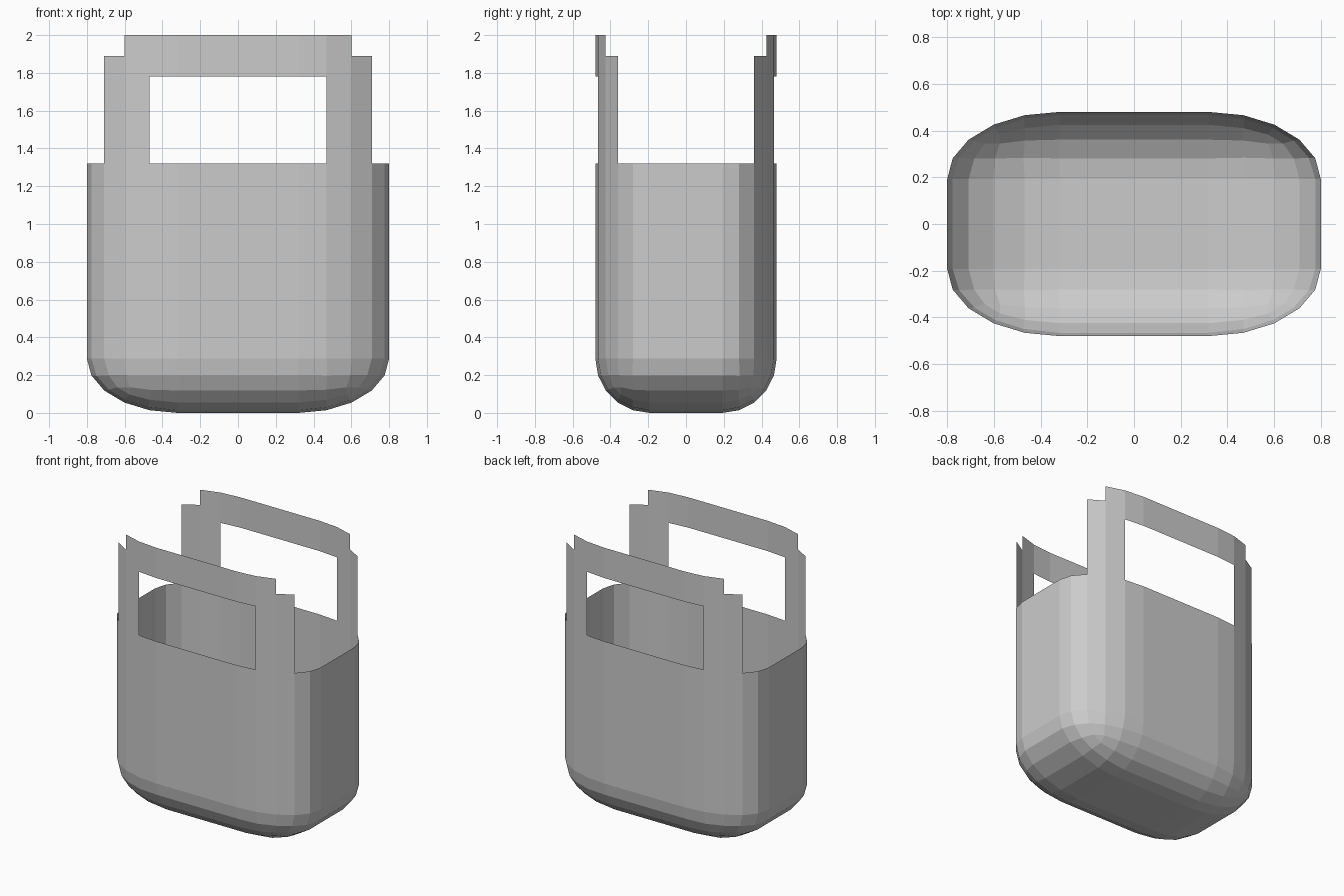
import bpy, bmesh

if "Cube" in bpy.data.objects:
    bpy.data.objects.remove(bpy.data.objects["Cube"])

HX, HY = 0.80, 0.48          # half width and half depth
ROUND = 0.6                  # rounding as a share of the half size
LEVELS = [1.32, 1.78, 1.89, 2.0]

bm = bmesh.new()

# Rounded base: bevelled cube, only the lower cap is kept
bmesh.ops.create_cube(bm, size=2)
bmesh.ops.bevel(bm, geom=bm.edges[:], offset=ROUND, offset_type='OFFSET',
                segments=5, profile=0.5, affect='EDGES')
upper = [f for f in bm.faces if f.calc_center_median().z > ROUND - 1 + 0.001]
bmesh.ops.delete(bm, geom=upper, context='FACES')
for v in bm.verts:
    v.co.x *= HX
    v.co.y *= HY
    v.co.z = (v.co.z + 1) * HY

# Walls: the open rim is extruded up through every level
rim = [e for e in bm.edges if e.is_boundary]
for z in LEVELS:
    geom = bmesh.ops.extrude_edge_only(bm, edges=rim)["geom"]
    for v in geom:
        if isinstance(v, bmesh.types.BMVert):
            v.co.z = z
    rim = [e for e in geom if isinstance(e, bmesh.types.BMEdge)]


# Handles: cut the upper rows down to two stepped loops
def keep(face):
    c = face.calc_center_median()
    x = abs(c.x)
    if c.z < LEVELS[0]:
        return True
    if abs(c.y) < 0.3:
        return False
    if c.z < LEVELS[1]:
        return 0.46 < x < 0.71
    return x < (0.71 if c.z < LEVELS[2] else 0.60)


bmesh.ops.delete(bm, geom=[f for f in bm.faces if not keep(f)], context='FACES')
bmesh.ops.recalc_face_normals(bm, faces=bm.faces[:])

# Make sure the open shell faces outwards
lowest = min(bm.faces, key=lambda f: f.calc_center_median().z)
if lowest.normal.z > 0:
    bmesh.ops.reverse_faces(bm, faces=bm.faces[:])

mesh = bpy.data.meshes.new("bag_body")
bm.to_mesh(mesh)
bm.free()
bag = bpy.data.objects.new("bag_body", mesh)
bpy.context.collection.objects.link(bag)
